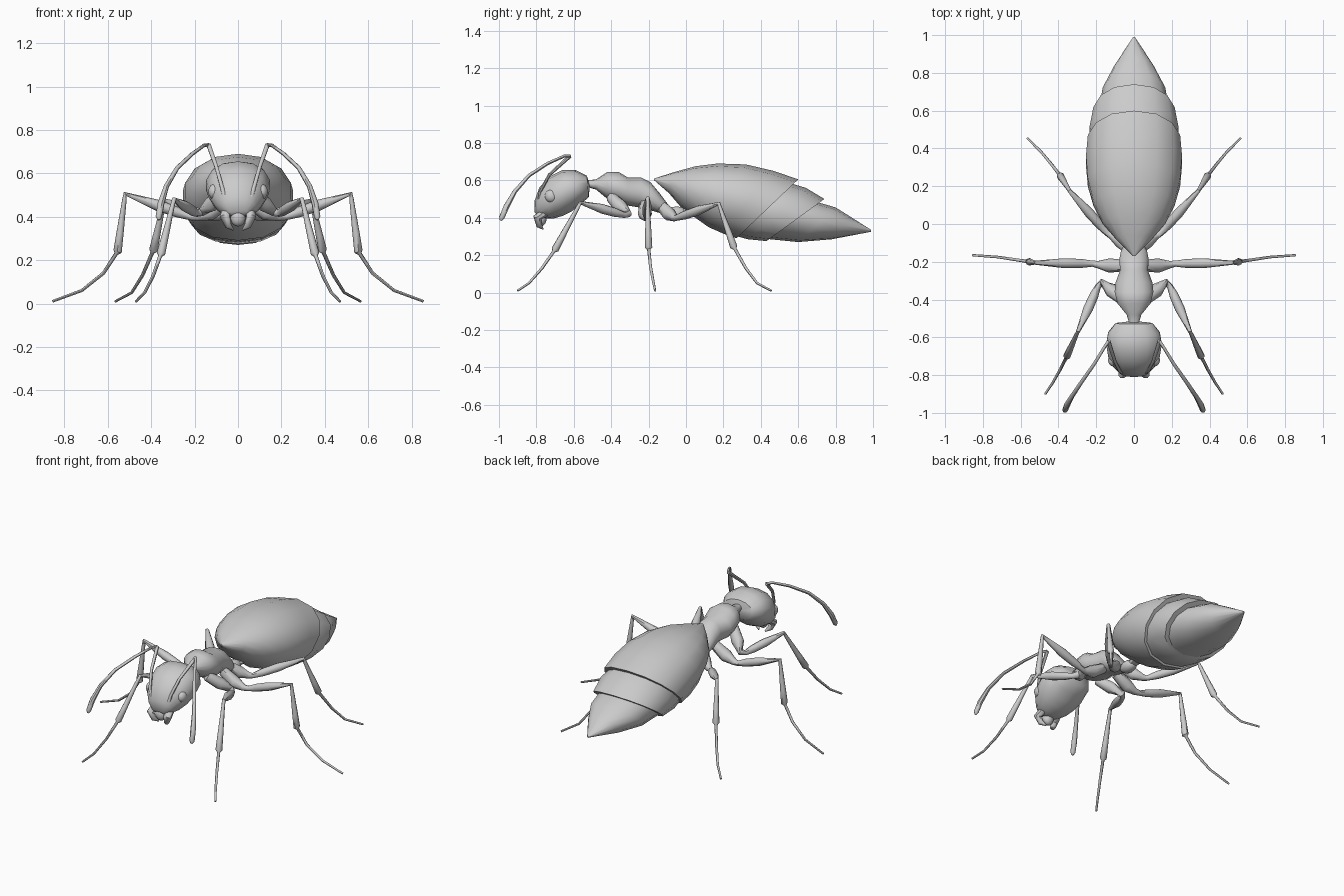
import bpy
import bmesh
from math import sin, cos, pi, copysign
from mathutils import Vector, Matrix

default_cube = bpy.data.objects.get("Cube")
if default_cube:
    bpy.data.objects.remove(default_cube, do_unlink=True)

# One grey shell colour for the whole insect
shell_grey = bpy.data.materials.new("shell_grey")
shell_grey.use_nodes = True
shell_grey.diffuse_color = (.6, .6, .6, 1)
shader = next(node for node in shell_grey.node_tree.nodes if node.type == "BSDF_PRINCIPLED")
shader.inputs["Base Color"].default_value = shell_grey.diffuse_color
shader.inputs["Roughness"].default_value = .6

created_parts = []


def finish(name, mesh_builder):
    """Turn a bmesh into a named, coloured object."""
    bmesh.ops.recalc_face_normals(mesh_builder, faces=mesh_builder.faces[:])
    mesh = bpy.data.meshes.new(name)
    mesh_builder.to_mesh(mesh)
    mesh_builder.free()
    mesh.materials.append(shell_grey)
    part = bpy.data.objects.new(name, mesh)
    bpy.context.collection.objects.link(part)
    created_parts.append(part)
    return part


def loft(name, rings):
    """Skin a list of equal-length point rings and cap both ends."""
    builder = bmesh.new()
    loops = [[builder.verts.new(point) for point in ring] for ring in rings]
    count = len(loops[0])
    for near, far in zip(loops, loops[1:]):
        for i in range(count):
            j = (i + 1) % count
            builder.faces.new((near[i], near[j], far[j], far[i]))
    builder.faces.new(loops[0])
    builder.faces.new(loops[-1])
    return finish(name, builder)


def body(name, sections, sides=14, fullness=.9):
    """Loft slanted ovals, each given as top (y, z), bottom (y, z), half width."""
    rings = []
    for top_y, top_z, bottom_y, bottom_z, half_width in sections:
        top = Vector((0, top_y, top_z))
        bottom = Vector((0, bottom_y, bottom_z))
        middle, half = (top + bottom) / 2, (top - bottom) / 2
        ring = []
        for i in range(sides):
            angle = 2 * pi * i / sides
            across = copysign(abs(sin(angle)) ** fullness, sin(angle))
            ring.append(middle + half * cos(angle) + Vector((half_width * across, 0, 0)))
        rings.append(ring)
    return loft(name, rings)


def limb(name, path, radii, side, sides=8):
    """Loft a tapering tube along a path, mirrored by side."""
    points = [Vector((x * side, y, z)) for x, y, z in path]
    normal = (points[-1] - points[0]).cross(Vector((0, 0, 1)))
    rings = []
    for i, (point, radius) in enumerate(zip(points, radii)):
        before = (point - points[i - 1]).normalized() if i else Vector()
        after = (points[i + 1] - point).normalized() if i + 1 < len(points) else Vector()
        tangent = (before + after).normalized()
        u = (normal - tangent * normal.dot(tangent)).normalized()
        v = tangent.cross(u)
        angles = [2 * pi * k / sides for k in range(sides)]
        rings.append([point + (u * cos(a) + v * sin(a)) * radius for a in angles])
    return loft(name, rings)


def ellipsoid(name, centre, size):
    builder = bmesh.new()
    placement = Matrix.Translation(centre) @ Matrix.Diagonal((*size, 1))
    bmesh.ops.create_uvsphere(builder, u_segments=14, v_segments=9, radius=1, matrix=placement)
    return finish(name, builder)


# Abdomen: three overlapping slanted plates
body("abdomen_front", [
    (-.17, .61, -.17, .6, .005), (-.06, .645, -.09, .53, .1), (.05, .675, -.03, .46, .17),
    (.17, .69, .05, .4, .22), (.32, .685, .12, .35, .25), (.47, .65, .2, .315, .26),
    (.6, .605, .27, .29, .25)])
body("abdomen_middle", [
    (.54, .59, .24, .31, .225), (.64, .56, .33, .285, .24), (.74, .5, .43, .275, .22)])
body("abdomen_tip", [
    (.68, .49, .4, .29, .195), (.8, .455, .6, .27, .17), (.88, .405, .78, .285, .105),
    (.99, .335, .99, .325, .005)])

# Thorax tapering into the waist
body("thorax", [
    (-.53, .6, -.53, .565, .025), (-.48, .605, -.48, .55, .04), (-.42, .645, -.42, .5, .09),
    (-.36, .645, -.36, .48, .105), (-.31, .615, -.31, .465, .1), (-.24, .615, -.25, .455, .075),
    (-.19, .59, -.19, .44, .08), (-.14, .53, -.14, .425, .07), (-.08, .45, -.09, .41, .035)])
ellipsoid("waist_node", (0, -.05, .425), (.04, .06, .035))
body("waist_joint", [(-.05, .445, -.05, .405, .025), (.08, .47, .08, .42, .04)], sides=8)

# Head tilted forward and down
body("head", [
    (-.515, .575, -.515, .56, .02), (-.53, .625, -.52, .51, .1), (-.59, .655, -.56, .475, .14),
    (-.66, .655, -.61, .435, .15), (-.73, .62, -.66, .41, .14), (-.785, .56, -.71, .395, .115),
    (-.81, .49, -.755, .395, .08), (-.81, .43, -.785, .4, .045)])
ellipsoid("mouth", (0, -.775, .395), (.035, .03, .04))

# Leg paths: coxa, trochanter, femur, knee, tibia, foot
leg_starts = {
    "front": [(.06, -.4, .51), (.12, -.35, .46), (.17, -.31, .42), (.19, -.33, .415),
              (.295, -.565, .48), (.355, -.7, .23), (.39, -.77, .13), (.43, -.84, .05),
              (.47, -.9, .01)],
    "middle": [(.05, -.22, .47), (.13, -.22, .42), (.19, -.215, .4), (.22, -.21, .4),
               (.52, -.205, .505), (.555, -.2, .24), (.62, -.19, .14), (.72, -.175, .06),
               (.855, -.165, .01)],
    "hind": [(.03, -.13, .46), (.07, -.09, .42), (.12, -.06, .4), (.14, -.05, .4),
             (.34, .175, .475), (.39, .255, .245), (.44, .32, .13), (.49, .38, .05),
             (.565, .455, .01)]}
leg_radii = [.03, .038, .02, .016, .024, .026, .011, .01, .017, .02, .009, .008, .007, .006]


def full_leg_path(joints):
    """Add femur and tibia swellings between the given joints."""
    j = [Vector(p) for p in joints]
    femur = [j[3].lerp(j[4], t) for t in (.2, .5)]
    tibia = [j[4].lerp(j[5], t) for t in (.08, .7)]
    ankle = j[5].lerp(j[6], .1)
    return j[:4] + femur + [j[4]] + tibia + [j[5], ankle] + j[6:]


scape = [(.05, -.79, .45), (.075, -.78, .54), (.1, -.73, .63), (.135, -.62, .73)]
feeler = [(.135, -.62, .73), (.155, -.65, .73), (.21, -.74, .69), (.28, -.84, .625),
          (.33, -.915, .54), (.355, -.96, .46), (.365, -.985, .4), (.365, -.99, .385)]
jaw = [(.05, -.75, .43), (.06, -.795, .4), (.045, -.785, .36), (.022, -.765, .34)]

# Paired parts
for side, label in ((1, "left"), (-1, "right")):
    for position, joints in leg_starts.items():
        limb(f"{label}_{position}_leg", full_leg_path(joints), leg_radii, side)
    limb(f"{label}_antenna_base", scape, [.012, .009, .009, .011], side)
    limb(f"{label}_antenna", feeler, [.009, .008, .009, .01, .012, .016, .015, .006], side)
    limb(f"{label}_mandible", jaw, [.025, .024, .017, .004], side)
    ellipsoid(f"{label}_eye", (.11 * side, -.72, .515), (.028, .035, .035))

# Smooth shading that keeps plate edges crisp
bpy.ops.object.select_all(action="DESELECT")
for part in created_parts:
    part.select_set(True)
bpy.context.view_layer.objects.active = created_parts[0]
bpy.ops.object.shade_smooth_by_angle(angle=pi / 4)
